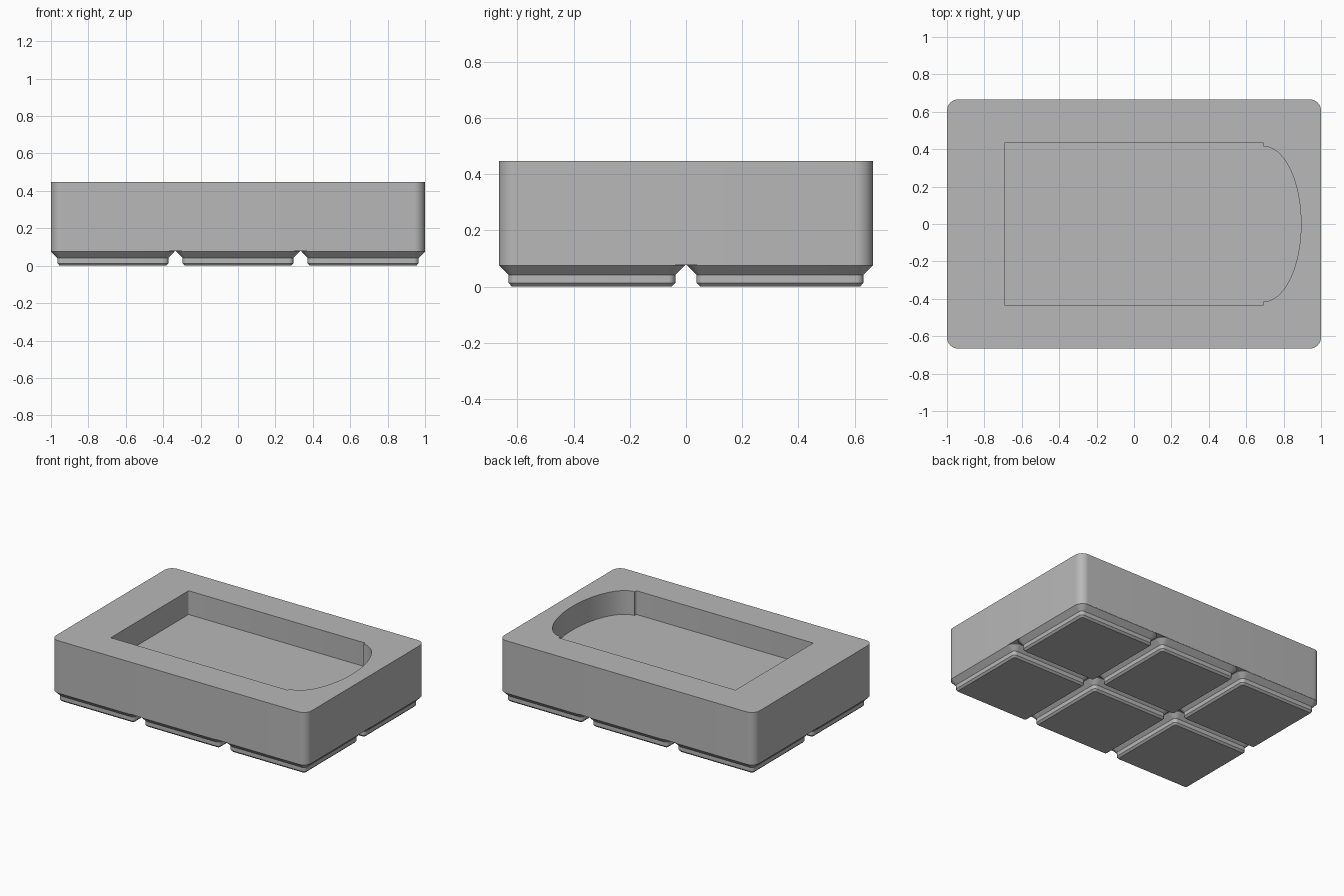
import bpy, bmesh, math

old = bpy.data.objects.get("Cube")
if old:
    bpy.data.objects.remove(old, do_unlink=True)

grey = bpy.data.materials.new("plain grey")
grey.use_nodes = True
colour = (0.48, 0.48, 0.48, 1)
grey.diffuse_color = colour
grey.node_tree.nodes["Principled BSDF"].inputs["Base Color"].default_value = colour


def arc(cx, cy, rx, ry, start, end, steps):
    angles = [math.radians(start + (end - start) * i / steps) for i in range(steps + 1)]
    return [(cx + rx * math.cos(a), cy + ry * math.sin(a)) for a in angles]


def rounded_rect(hx, hy, r, steps=10):
    pts = []
    for k, (sx, sy) in enumerate([(1, 1), (-1, 1), (-1, -1), (1, -1)]):
        pts += arc(sx * (hx - r), sy * (hy - r), r, r, 90 * k, 90 * k + 90, steps)
    return pts


def loft(name, sections, location=(0, 0, 0)):
    """Closed solid through a stack of (outline, height) sections."""
    bm = bmesh.new()
    rings = [[bm.verts.new((x, y, z)) for x, y in outline] for outline, z in sections]
    for low, high in zip(rings, rings[1:]):
        n = len(low)
        for i in range(n):
            j = (i + 1) % n
            bm.faces.new((low[i], low[j], high[j], high[i]))
    bm.faces.new(rings[0][::-1])
    bm.faces.new(rings[-1])
    bmesh.ops.recalc_face_normals(bm, faces=bm.faces)
    mesh = bpy.data.meshes.new(name)
    bm.to_mesh(mesh)
    bm.free()
    mesh.materials.append(grey)
    obj = bpy.data.objects.new(name, mesh)
    obj.location = location
    bpy.context.collection.objects.link(obj)
    return obj


def smooth(obj):
    bpy.ops.object.select_all(action='DESELECT')
    obj.select_set(True)
    bpy.context.view_layer.objects.active = obj
    bpy.ops.object.shade_smooth_by_angle(angle=math.radians(25))


# Main block
BASE, TOP, FLOOR = 0.078, 0.447, 0.279
outer = rounded_rect(1.0, 0.666, 0.06)
body = loft("tray_body", [(outer, BASE), (outer, TOP)])

# Pocket: rectangle with a half-ellipse at the right end
px, py, r = 0.692, 0.435, 0.006
pocket = arc(px, 0, 0.201, 0.415, -90, 90, 48)
pocket += arc(px - r, py - r, r, r, 0, 90, 4)
pocket += arc(-px + r, py - r, r, r, 90, 180, 4)
pocket += arc(-px + r, -py + r, r, r, 180, 270, 4)
pocket += arc(px - r, -py + r, r, r, 270, 360, 4)
cutter = loft("pocket_cutter", [(pocket, FLOOR), (pocket, TOP + 0.1)])
cutter.hide_render = True

cut = body.modifiers.new("pocket", 'BOOLEAN')
cut.operation = 'DIFFERENCE'
cut.solver = 'EXACT'
cut.object = cutter
bpy.context.view_layer.objects.active = body
body.select_set(True)
bpy.ops.object.modifier_apply(modifier=cut.name)
bpy.data.objects.remove(cutter, do_unlink=True)
smooth(body)

# Grid of stepped feet: half width, corner radius, height
profile = [(0.284, 0.013, 0), (0.2965, 0.0255, 0.0128),
           (0.2965, 0.0255, 0.0415), (0.3307, 0.0598, 0.0757),
           (0.3307, 0.0598, BASE + 0.001)]
PITCH = 0.6693
for col in (-1, 0, 1):
    for row in (-0.5, 0.5):
        foot = loft(f"foot_{col + 2}_{int(row + 1.5)}",
                    [(rounded_rect(h, h, rad), z) for h, rad, z in profile],
                    (col * PITCH, row * PITCH, 0))
        smooth(foot)
